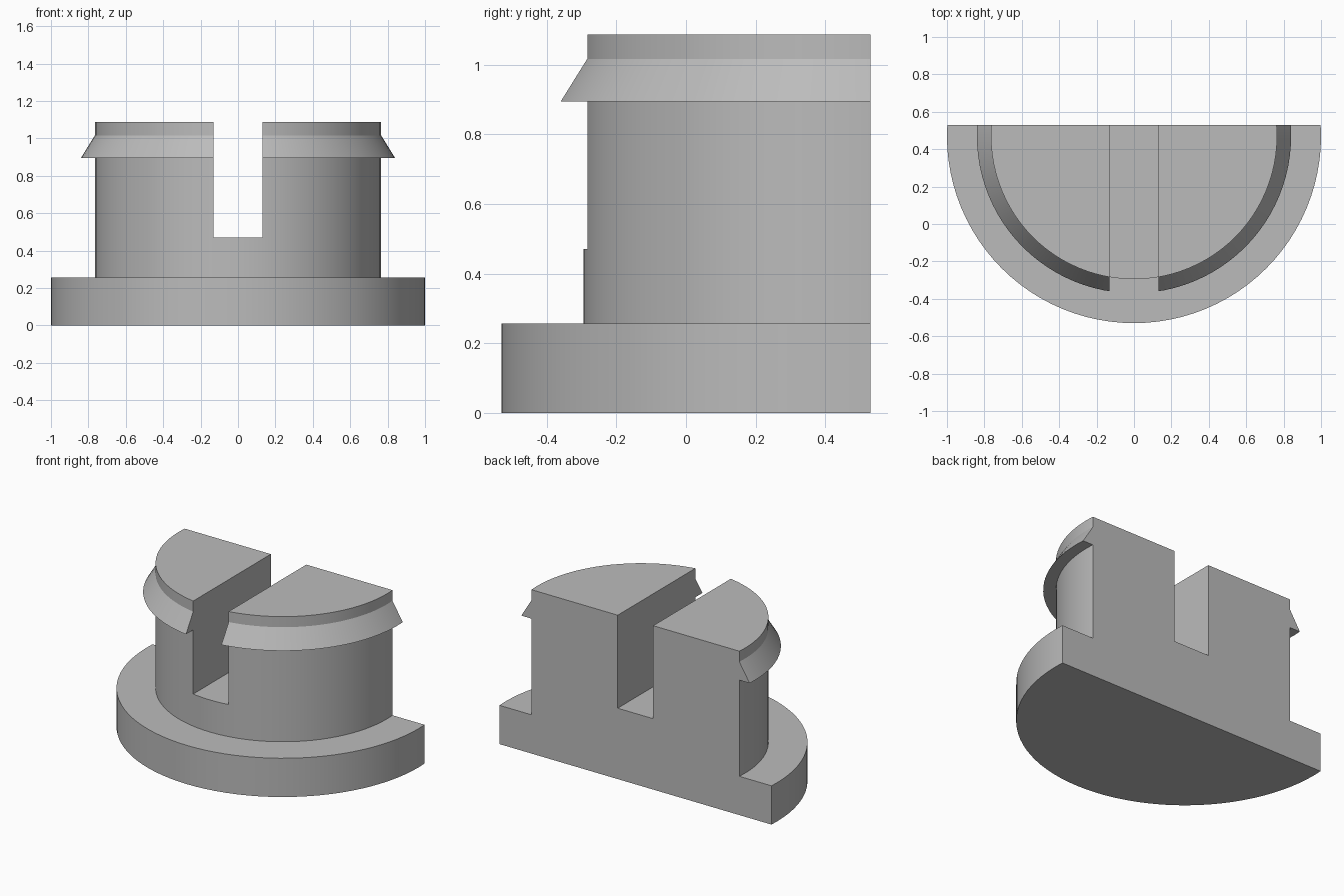
import bpy
import bmesh
import math
from mathutils import Vector

default = bpy.data.objects.get("Cube")
if default:
    bpy.data.objects.remove(default, do_unlink=True)

AXIS_Y = 0.47      # centre of the round profile
BACK_Y = 0.53      # flat cut face at the back
SLOT_HALF = 0.13
SLOT_FLOOR = 0.47
STEPS = 96


def make_object(name, bm):
    mesh = bpy.data.meshes.new(name)
    bm.to_mesh(mesh)
    bm.free()
    obj = bpy.data.objects.new(name, mesh)
    bpy.context.collection.objects.link(obj)
    return obj


def make_material(name, colour):
    mat = bpy.data.materials.new(name)
    mat.use_nodes = True
    mat.diffuse_color = colour
    mat.node_tree.nodes["Principled BSDF"].inputs["Base Color"].default_value = colour
    return mat


# Flange, post and snap lip as one turned profile (radius, height)
profile = [(0, 0), (1, 0), (1, 0.257), (0.765, 0.257), (0.765, 0.895),
           (0.84, 0.895), (0.765, 1.017), (0.765, 1.087), (0, 1.087)]
bm = bmesh.new()
verts = [bm.verts.new((r, AXIS_Y, z)) for r, z in profile]
edges = [bm.edges.new(pair) for pair in zip(verts, verts[1:])]
bmesh.ops.spin(bm, geom=verts + edges, cent=(0, AXIS_Y, 0), axis=(0, 0, 1),
               angle=math.tau, steps=STEPS)
bmesh.ops.remove_doubles(bm, verts=bm.verts, dist=0.0001)

# Flat back face
bmesh.ops.bisect_plane(bm, geom=bm.verts[:] + bm.edges[:] + bm.faces[:],
                       plane_co=(0, BACK_Y, 0), plane_no=(0, 1, 0), clear_outer=True)
bmesh.ops.edgeloop_fill(bm, edges=[e for e in bm.edges if e.is_boundary])
bmesh.ops.dissolve_limit(bm, angle_limit=0.005, verts=bm.verts, edges=bm.edges)
bmesh.ops.recalc_face_normals(bm, faces=bm.faces)
body = make_object("slotted_flange_post", bm)
body.data.materials.append(make_material("mid_grey", (0.5, 0.5, 0.5, 1)))

# Slot cutter running front to back
bm = bmesh.new()
bmesh.ops.create_cube(bm, size=2)
bmesh.ops.scale(bm, vec=Vector((SLOT_HALF, 1, 0.5)), verts=bm.verts)
bmesh.ops.translate(bm, vec=Vector((0, 0, SLOT_FLOOR + 0.5)), verts=bm.verts)
cutter = make_object("slot_cutter", bm)
# Clear the top fully
cutter.scale.z = 1.5
cutter.location.z = -0.5 * (SLOT_FLOOR)
cutter.hide_render = True
bpy.context.view_layer.update()

cut = body.modifiers.new("slot", 'BOOLEAN')
cut.operation = 'DIFFERENCE'
cut.solver = 'EXACT'
cut.object = cutter

bpy.ops.object.select_all(action='DESELECT')
body.select_set(True)
bpy.context.view_layer.objects.active = body
bpy.ops.object.modifier_apply(modifier=cut.name)
bpy.data.objects.remove(cutter, do_unlink=True)
bpy.ops.object.shade_smooth_by_angle(angle=math.radians(25))
